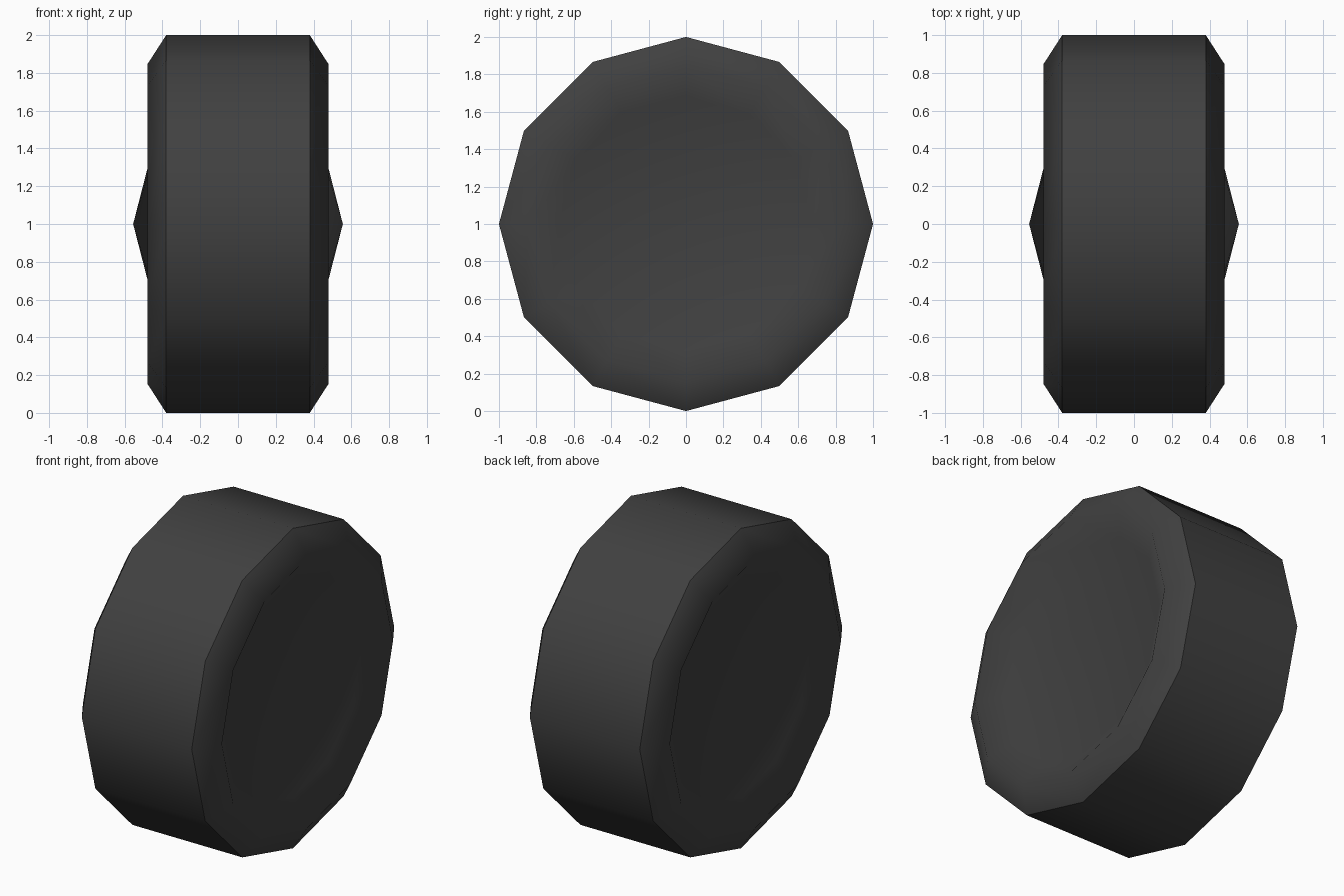
import bpy, bmesh, math

if "Cube" in bpy.data.objects:
    bpy.data.objects.remove(bpy.data.objects["Cube"])

SIDES = 12

# single dark rubber colour
rubber = bpy.data.materials.new("dark_rubber")
rubber.diffuse_color = (0.052, 0.052, 0.052, 1)
rubber.use_nodes = True
rubber.node_tree.nodes["Principled BSDF"].inputs["Base Color"].default_value = rubber.diffuse_color

# tyre profile from one hub to the other: (x, radius)
half = [(0.38, 1.0), (0.48, 0.845), (0.38, 0.68)]
profile = [(-x, r) for x, r in reversed(half)] + half

bm = bmesh.new()
rings = []
for x, r in profile:
    rings.append([bm.verts.new((x, r * math.sin(2 * math.pi * i / SIDES),
                                1 + r * math.cos(2 * math.pi * i / SIDES)))
                  for i in range(SIDES)])

# tread, shoulders and recessed lips
for a, b in zip(rings, rings[1:]):
    for i in range(SIDES):
        j = (i + 1) % SIDES
        bm.faces.new((a[i], a[j], b[j], b[i]))

# shallow hub cones
for ring, x in ((rings[0], -0.555), (rings[-1], 0.555)):
    tip = bm.verts.new((x, 0, 1))
    for i in range(SIDES):
        bm.faces.new((tip, ring[i], ring[(i + 1) % SIDES]))

bmesh.ops.recalc_face_normals(bm, faces=bm.faces)
for f in bm.faces:
    f.smooth = True

# crisp edge between tread and shoulders
for ring in (rings[2], rings[3]):
    for i in range(SIDES):
        bm.edges.get((ring[i], ring[(i + 1) % SIDES])).smooth = False

mesh = bpy.data.meshes.new("wheel")
bm.to_mesh(mesh)
bm.free()
mesh.materials.append(rubber)
wheel = bpy.data.objects.new("wheel", mesh)
bpy.context.collection.objects.link(wheel)
